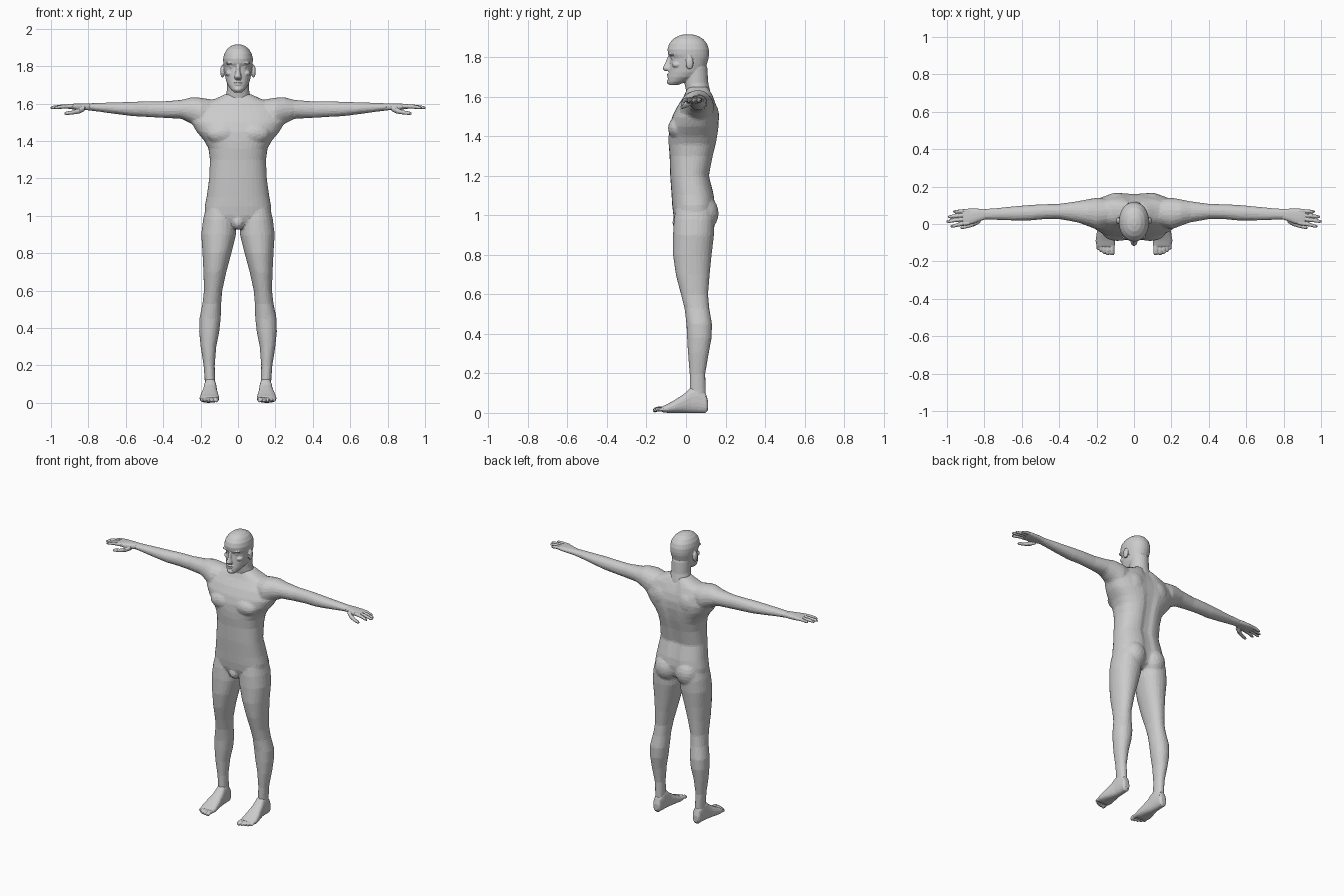
import bpy, bmesh, math
from mathutils import Matrix

AXES = {'x': (1, 2, 0), 'y': (0, 2, 1), 'z': (0, 1, 2)}  # (a, b, along)


def loft(bm, axis, stations, n=20, p=2.3, groove=0.0):
    """Skin super-elliptic rings; station = (along, a_min, a_max, b_min, b_max)."""
    ia, ib, it = AXES[axis]
    rings = []
    for t, a0, a1, b0, b1 in stations:
        ring = []
        for i in range(n):
            w = 2 * math.pi * (i + 0.5) / n
            c, s = math.cos(w), math.sin(w)
            a = (a0 + a1) / 2 + (a1 - a0) / 2 * math.copysign(abs(c) ** (2 / p), c)
            b = (b0 + b1) / 2 + (b1 - b0) / 2 * math.copysign(abs(s) ** (2 / p), s)
            if s > 0:
                b -= groove * math.exp(-(a / 0.03) ** 2)
            co = [0, 0, 0]
            co[ia], co[ib], co[it] = a, b, t
            ring.append(bm.verts.new(co))
        rings.append(ring)
    for r, q in zip(rings, rings[1:]):
        for i in range(n):
            j = (i + 1) % n
            bm.faces.new((r[i], r[j], q[j], q[i]))
    bm.faces.new(rings[0])
    bm.faces.new(rings[-1])


def digit(bm, axis, points):
    """Round tapering digit; point = (along, a, b, radius)."""
    loft(bm, axis, [(t, a - r, a + r, b - r, b + r) for t, a, b, r in points], 10, 2)


def blob(bm, pos, size):
    m = Matrix.Translation(pos) @ Matrix.Diagonal((*size, 1))
    bmesh.ops.create_uvsphere(bm, u_segments=20, v_segments=12, radius=1, matrix=m)


def finish(name, bm, voxel, smooth, ratio):
    """Mirror, fuse into one skin, relax, then reduce to flat facets."""
    bmesh.ops.recalc_face_normals(bm, faces=bm.faces)
    me = bpy.data.meshes.new(name)
    bm.to_mesh(me)
    bm.free()
    ob = bpy.data.objects.new(name, me)
    bpy.context.collection.objects.link(ob)
    mi = ob.modifiers.new("mirror", 'MIRROR')
    mi.use_mirror_merge = False
    re = ob.modifiers.new("fuse", 'REMESH')
    re.mode = 'VOXEL'
    re.voxel_size = voxel
    sm = ob.modifiers.new("relax", 'SMOOTH')
    sm.factor, sm.iterations = 0.5, smooth
    de = ob.modifiers.new("facet", 'DECIMATE')
    de.ratio = ratio
    return ob


# Body: torso, arms and legs
bm = bmesh.new()
torso = [(0.945, 0.05, -0.035, 0.10), (0.97, 0.12, -0.055, 0.135), (1.0, 0.178, -0.064, 0.145),
         (1.05, 0.178, -0.07, 0.15), (1.1, 0.168, -0.073, 0.145), (1.2, 0.154, -0.08, 0.12),
         (1.3, 0.15, -0.083, 0.14), (1.36, 0.158, -0.088, 0.155), (1.4, 0.18, -0.088, 0.162),
         (1.45, 0.222, -0.084, 0.168), (1.5, 0.25, -0.07, 0.168), (1.55, 0.24, -0.045, 0.158),
         (1.6, 0.19, -0.012, 0.14), (1.628, 0.115, 0.0, 0.128), (1.65, 0.07, 0.01, 0.118)]
loft(bm, 'z', [(z, -w, w, f, b) for z, w, f, b in torso], 40, 2.4, 0.016)
blob(bm, (0.085, -0.045, 1.44), (0.085, 0.046, 0.055))     # chest
blob(bm, (0.078, 0.09, 1.01), (0.078, 0.075, 0.09))        # buttock
blob(bm, (0.09, 0.12, 1.5), (0.07, 0.048, 0.08))           # shoulder blade
blob(bm, (0, -0.03, 0.965), (0.035, 0.04, 0.04))           # groin
loft(bm, 'x', [(0.10, 0.0, 0.13, 1.49, 1.615), (0.2, -0.03, 0.142, 1.46, 1.632),
               (0.25, -0.01, 0.132, 1.492, 1.634), (0.3, 0.008, 0.122, 1.518, 1.62),
               (0.4, 0.026, 0.108, 1.523, 1.612), (0.48, 0.026, 0.106, 1.528, 1.612),
               (0.56, 0.018, 0.102, 1.532, 1.61), (0.64, 0.018, 0.095, 1.542, 1.607),
               (0.74, 0.022, 0.085, 1.556, 1.604), (0.81, 0.024, 0.081, 1.564, 1.601)], p=2.1)
loft(bm, 'z', [(1.05, 0.03, 0.17, -0.05, 0.13), (0.98, 0.01, 0.187, -0.062, 0.145),
               (0.9, 0.01, 0.197, -0.066, 0.142), (0.8, 0.035, 0.19, -0.066, 0.13),
               (0.7, 0.062, 0.185, -0.052, 0.12), (0.6, 0.084, 0.182, -0.026, 0.112),
               (0.53, 0.09, 0.19, -0.008, 0.118), (0.45, 0.092, 0.207, 0.002, 0.132),
               (0.38, 0.1, 0.208, 0.005, 0.13), (0.3, 0.116, 0.2, 0.01, 0.115),
               (0.2, 0.124, 0.184, 0.018, 0.098), (0.12, 0.122, 0.178, 0.018, 0.1),
               (0.06, 0.12, 0.176, 0.02, 0.1)], 24, 2.15)
finish("body", bm, 0.008, 5, 0.08)

# Head and neck
bm = bmesh.new()
head = [(1.66, 0.022, -0.085, -0.04), (1.675, 0.038, -0.092, 0.0), (1.70, 0.056, -0.09, 0.06),
        (1.725, 0.065, -0.086, 0.09), (1.76, 0.071, -0.082, 0.105), (1.795, 0.076, -0.079, 0.115),
        (1.815, 0.079, -0.091, 0.117), (1.84, 0.08, -0.094, 0.116), (1.868, 0.073, -0.086, 0.107),
        (1.892, 0.058, -0.066, 0.088), (1.908, 0.038, -0.04, 0.06), (1.916, 0.015, -0.01, 0.03)]
loft(bm, 'z', [(z, -w, w, f, b) for z, w, f, b in head], 28, 2.15)
neck = [(1.58, 0.075, 0.0, 0.13), (1.63, 0.068, 0.0, 0.122), (1.67, 0.06, -0.008, 0.113),
        (1.75, 0.06, -0.01, 0.108)]
loft(bm, 'z', [(z, -w, w, f, b) for z, w, f, b in neck], 24, 2)
loft(bm, 'z', [(1.73, -0.016, 0.016, -0.108, -0.06), (1.743, -0.02, 0.02, -0.12, -0.06),
               (1.77, -0.012, 0.012, -0.107, -0.06), (1.805, -0.01, 0.01, -0.092, -0.06)], 12, 2)
blob(bm, (0.035, -0.069, 1.815), (0.03, 0.016, 0.008))     # brow
blob(bm, (0.032, -0.062, 1.795), (0.014, 0.014, 0.009))    # eye
blob(bm, (0.045, -0.045, 1.762), (0.022, 0.026, 0.016))    # cheek
blob(bm, (0, -0.083, 1.713), (0.024, 0.015, 0.006))        # upper lip
blob(bm, (0, -0.083, 1.701), (0.02, 0.013, 0.006))         # lower lip
blob(bm, (0, -0.084, 1.676), (0.02, 0.014, 0.014))         # chin
blob(bm, (0.083, 0.018, 1.772), (0.012, 0.02, 0.034))      # ear
finish("head", bm, 0.004, 3, 0.14)

# Hands: palm, four fingers, thumb
bm = bmesh.new()
loft(bm, 'x', [(0.79, 0.026, 0.08, 1.564, 1.6), (0.83, 0.014, 0.082, 1.566, 1.601),
               (0.865, 0.0, 0.083, 1.567, 1.6), (0.895, -0.005, 0.082, 1.57, 1.598),
               (0.915, 0.0, 0.076, 1.574, 1.595)], 20, 2.6)
for y0, y1, tip in ((0.006, -0.012, 0.982), (0.029, 0.014, 1.003), (0.05, 0.039, 0.995),
                    (0.07, 0.066, 0.967)):
    mid = 0.45 * tip + 0.495
    digit(bm, 'x', [(0.88, y0, 1.586, 0.012), (mid, (y0 + y1) / 2, 1.584, 0.0105),
                    (tip - 0.012, y1, 1.579, 0.009), (tip, y1, 1.577, 0.005)])
digit(bm, 'x', [(0.82, 0.022, 1.575, 0.015), (0.85, 0.004, 1.561, 0.015),
                (0.885, -0.01, 1.552, 0.011), (0.918, -0.018, 1.548, 0.01),
                (0.928, -0.02, 1.547, 0.005)])
finish("hands", bm, 0.003, 2, 0.1)

# Feet: instep, heel and five toes
bm = bmesh.new()
loft(bm, 'y', [(0.112, 0.132, 0.167, 0.015, 0.06), (0.1, 0.122, 0.176, 0.0, 0.1),
               (0.06, 0.117, 0.18, 0.0, 0.14), (0.025, 0.114, 0.183, 0.0, 0.13),
               (-0.01, 0.11, 0.19, 0.0, 0.096), (-0.05, 0.104, 0.2, 0.0, 0.07),
               (-0.09, 0.1, 0.206, 0.0, 0.047), (-0.118, 0.102, 0.2, 0.002, 0.034)], 20, 2.5)
for x, r, tip in ((0.117, 0.014, -0.167), (0.14, 0.011, -0.166), (0.159, 0.0105, -0.16),
                  (0.177, 0.01, -0.15), (0.193, 0.0095, -0.137)):
    digit(bm, 'y', [(-0.09, x, 0.018, r), (tip + 0.025, x, 0.02, r * 0.9),
                    (tip + 0.01, x, 0.015, r), (tip, x, 0.013, r * 0.6)])
finish("feet", bm, 0.004, 2, 0.1)
